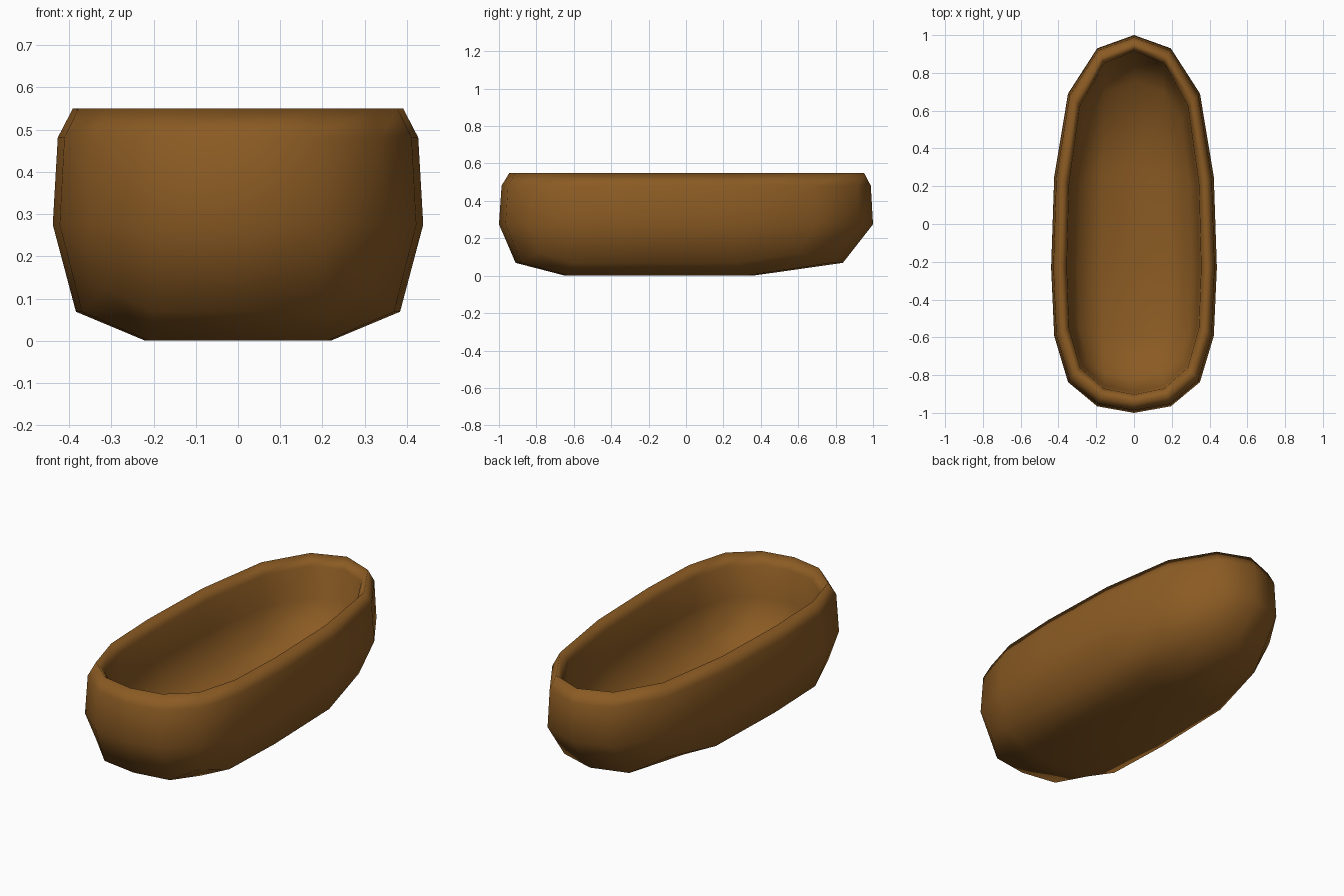
import bpy, bmesh

if "Cube" in bpy.data.objects:
    bpy.data.objects.remove(bpy.data.objects["Cube"])

brown = bpy.data.materials.new("brown wood")
brown.diffuse_color = (0.26, 0.105, 0.017, 1)
brown.use_nodes = True
brown.node_tree.nodes["Principled BSDF"].inputs["Base Color"].default_value = brown.diffuse_color

# Control outlines seen from above, counter-clockwise from the stern middle
outer = [(0, -1.035), (0.39, -0.895), (0.455, -0.29), (0.39, 0.79),
         (0, 1.07), (-0.39, 0.79), (-0.455, -0.29), (-0.39, -0.895)]
inner = [(0, -0.92), (0.31, -0.795), (0.355, -0.29), (0.31, 0.705),
         (0, 0.97), (-0.31, 0.705), (-0.355, -0.29), (-0.31, -0.795)]
TOP, FLOOR = 0.55, 0.10

bm = bmesh.new()


def ring(outline, z):
    return [bm.verts.new((x, y, z)) for x, y in outline]


def close_floor(loop, z):
    # four quads meeting in the middle
    mid = bm.verts.new((0, -0.29, z))
    for i in (0, 2, 4, 6):
        bm.faces.new((mid, loop[i], loop[i + 1], loop[(i + 2) % 8]))


# Outer wall, rim and inner wall
loops = [ring(outer, 0), ring(outer, TOP), ring(inner, TOP), ring(inner, FLOOR)]
for a, b in zip(loops, loops[1:]):
    for i in range(8):
        j = (i + 1) % 8
        bm.faces.new((a[i], a[j], b[j], b[i]))
close_floor(loops[0], 0)
close_floor(loops[-1], FLOOR)
bmesh.ops.recalc_face_normals(bm, faces=bm.faces)
for f in bm.faces:
    f.smooth = True

mesh = bpy.data.meshes.new("boat_hull")
bm.to_mesh(mesh)
bm.free()
mesh.materials.append(brown)
hull = bpy.data.objects.new("boat_hull", mesh)
bpy.context.collection.objects.link(hull)

# One level of rounding
sub = hull.modifiers.new("rounding", 'SUBSURF')
sub.levels = sub.render_levels = 1
sub.use_limit_surface = False
